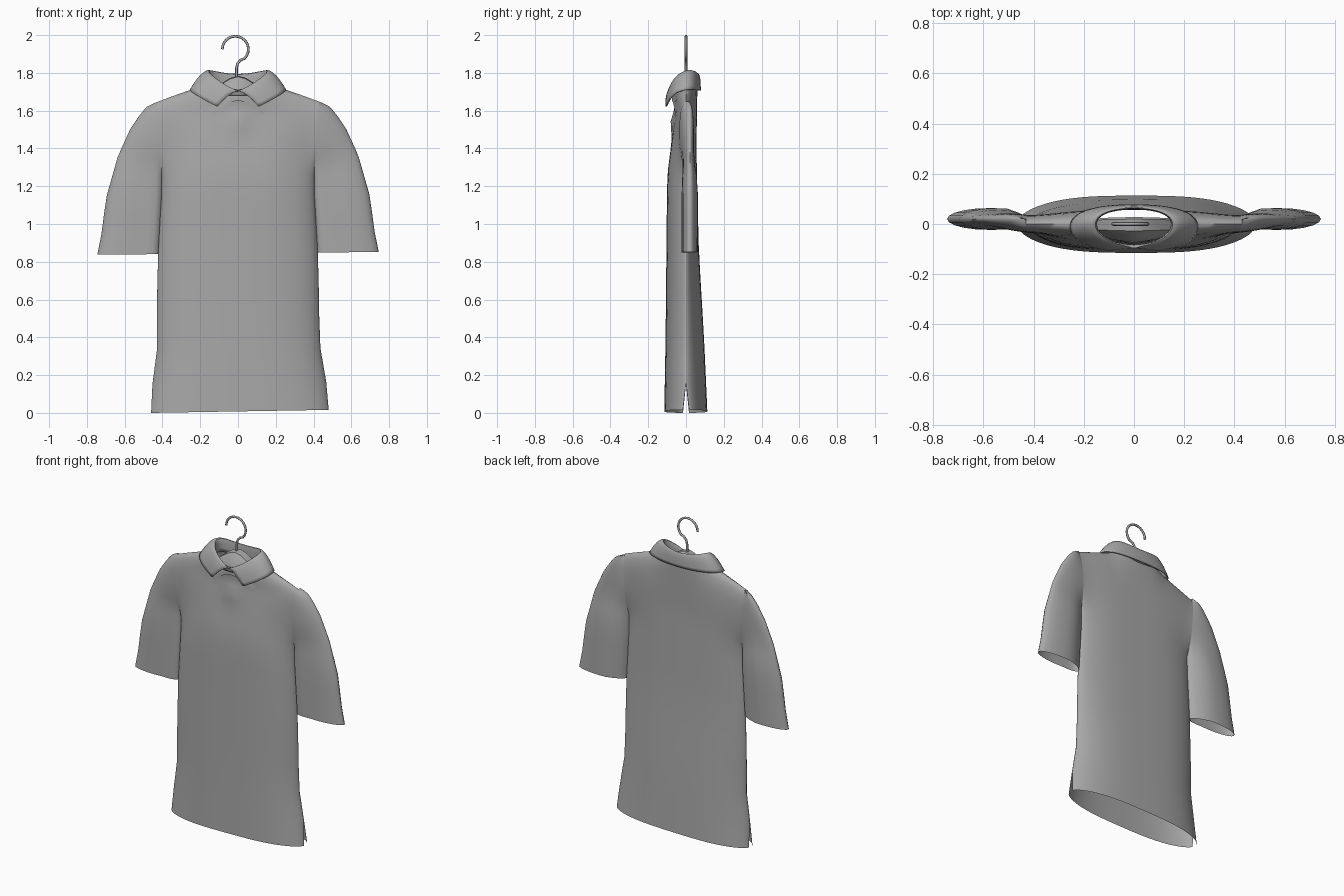
import bpy, bmesh, math
from mathutils import Vector

if "Cube" in bpy.data.objects:
    bpy.data.objects.remove(bpy.data.objects["Cube"])


def material(name, level):
    m = bpy.data.materials.new(name)
    m.use_nodes = True
    colour = (level, level, level, 1)
    m.diffuse_color = colour
    m.node_tree.nodes["Principled BSDF"].inputs["Base Color"].default_value = colour
    return m


GREY = material("mid grey", 0.39)


def lerp_table(table, t):
    """Piecewise linear lookup in (key, value) pairs."""
    for (a, p), (b, q) in zip(table, table[1:]):
        if t <= b:
            return p + (q - p) * max(0, (t - a) / (b - a))
    return table[-1][1]


def build(name, grids, angle=60):
    """Join grids of points into one welded, smooth object."""
    bm = bmesh.new()
    for grid in grids:
        rows = [[bm.verts.new(p) for p in row] for row in grid]
        for lo, hi in zip(rows, rows[1:]):
            for i in range(len(lo) - 1):
                bm.faces.new((lo[i], lo[i + 1], hi[i + 1], hi[i]))
    bmesh.ops.remove_doubles(bm, verts=bm.verts, dist=0.0008)
    bmesh.ops.recalc_face_normals(bm, faces=bm.faces)
    mesh = bpy.data.meshes.new(name)
    bm.to_mesh(mesh)
    bm.free()
    mesh.materials.append(GREY)
    obj = bpy.data.objects.new(name, mesh)
    bpy.context.collection.objects.link(obj)
    bpy.ops.object.select_all(action="DESELECT")
    obj.select_set(True)
    bpy.context.view_layer.objects.active = obj
    bpy.ops.object.shade_smooth_by_angle(angle=math.radians(angle))
    return obj


# Shirt outline and depth by height
SHOULDER = [(0.17, 1.74), (0.25, 1.71), (0.35, 1.675), (0.43, 1.645)]
WIDTH = [(0, .47), (.15, .46), (.33, .433), (.8, .425), (1.2, .402), (1.4, .41), (1.645, .43)]
FRONT = [(0, .115), (.4, .108), (1.25, .1), (1.5, .068), (1.6, .056), (1.7, .07)]
BACK = [(0, .113), (.4, .095), (.85, .068), (1.4, .055), (1.7, .06)]
SLEEVE = [(.84, .745), (.95, .723), (1.14, .698), (1.36, .636), (1.5, .572),
          (1.585, .515), (1.625, .478), (1.645, .43)]
SIDE = [(0, .016), (.15, 0), (1.25, 0), (1.33, .022), (1.42, .036), (1.6, .042), (1.645, .04)]
TOP, NECK = 1.645, 0.17
ROWS = [0, .05, .1, .15, .24, .33, .5, .67, .84, .95, 1.05, 1.15, 1.25, 1.3, 1.35,
        1.4, 1.45, 1.5, 1.54, 1.57, 1.6, 1.62, 1.635, TOP]


def hang(x, y, z):
    """The garment hangs slightly lower on one side."""
    return Vector((x + .01 * max(0, 1 - 2 * z), y, z + .017 * (x + .47) * (1 - z / 2)))


def roll(v):
    return math.sqrt(max(0, 1 - v ** 18))


def above_armpit(z):
    return min(1, max(0, (z - 1.22) / .2))


def body_panel(side, depth, dip):
    grid = []
    for r in ROWS:
        v, row = r / TOP, []
        for i in range(-16, 17):
            u = math.sin(i / 16 * math.pi / 2)
            xt = abs(u) * .43
            open_neck = math.sqrt(max(0, 1 - (xt / NECK) ** 2))
            z = v * (lerp_table(SHOULDER, xt) - dip * open_neck)
            x = u * lerp_table(WIDTH, z)
            edge, k = lerp_table(SIDE, z), above_armpit(z)
            tube = max(0, 1 - abs(u) ** 3) ** .65
            flowing = .5 + .5 * math.cos(math.pi * u * u)
            full = edge + (lerp_table(depth, z) - edge) * (tube + (flowing - tube) * k)
            y = full * (open_neck + (1 - open_neck) * roll(v))
            if side < 0:  # small fold below the collar
                y += .018 * math.exp(-(x / .05) ** 2 - ((z - 1.54) / .06) ** 2)
            row.append(hang(x, side * y, z))
        grid.append(row)
    return grid


def sleeve_panel(mirror, side):
    grid = []
    for z in [r for r in ROWS if r >= .84]:
        inner, outer = lerp_table(WIDTH, z), lerp_table(SLEEVE, z)
        edge, k, row = lerp_table(SIDE, z), above_armpit(z), []
        swell = .043 * (1 - .75 * k)
        for i in range(11):
            s = (1 - math.cos(i / 10 * math.pi)) / 2
            half = math.sqrt(edge ** 2 * (1 - s * s) + swell ** 2 * 4 * s * (1 - s))
            shift = .02 * (min(1, 3 * s) * (1 - k) + s * k)
            row.append(hang(mirror * (inner + (outer - inner) * s),
                            shift + side * half * roll(z / TOP), z))
        grid.append(row)
    return grid


build("shirt", [body_panel(-1, FRONT, .05), body_panel(1, BACK, 0)]
      + [sleeve_panel(m, s) for m in (-1, 1) for s in (-1, 1)])

# Folded collar: fold line and outer edge, from front centre to back centre
FOLD = [(0, -.09, 1.715), (.07, -.076, 1.765), (.125, -.045, 1.812), (.15, 0, 1.84),
        (.125, .038, 1.838), (.07, .056, 1.822), (0, .062, 1.813)]
EDGE = [(.11, -.108, 1.622), (.19, -.09, 1.662), (.245, -.058, 1.698), (.265, 0, 1.715),
        (.225, .05, 1.712), (.12, .075, 1.708), (0, .08, 1.705)]
collar_parts = []
for m in (-1, 1):
    stand, fold, middle, edge = [], [], [], []
    for a, b in zip(FOLD, EDGE):
        a, b = Vector((m * a[0], *a[1:])), Vector((m * b[0], *b[1:]))
        stand.append(Vector((a.x * 1.06, a.y * .96, max(1.68, a.z - .11))))
        fold.append(a)
        out = Vector((a.x, a.y, 0)).normalized() * .01
        middle.append((a + b) / 2 + out + Vector((0, 0, .014)))
        edge.append(b)
    collar_parts.append([stand, fold, middle, edge])
collar = build("collar", collar_parts, 75)
sub = collar.modifiers.new("round", "SUBSURF")
sub.levels = sub.render_levels = 2
sub.boundary_smooth = "PRESERVE_CORNERS"
thick = collar.modifiers.new("thickness", "SOLIDIFY")
thick.thickness = .007

# Hanger body inside the shoulders, sloping down to the front of the neck
bar = []
for i in range(-8, 9):
    x = i / 8 * .33
    z = 1.785 - 1.1 * x * x / (abs(x) + .12)
    front, back = .075 - .15 * abs(x), .028 - .03 * abs(x)
    profile = ((-front, -.13), (-front, -.085), (-front * .75, -.04), (-back, -.005),
               (back * .7, 0), (back, -.01), (back, -.13), (-front, -.13))
    bar.append([Vector((x, y, z + dz)) for y, dz in profile])
build("hanger_bar", [bar], 40)

# Wire hook
curve = bpy.data.curves.new("hanger_hook", "CURVE")
curve.dimensions = "3D"
curve.bevel_depth = .007
curve.bevel_resolution = 2
curve.use_fill_caps = True
path = [(-.008, 1.75), (-.008, 1.825), (-.002, 1.85), (.014, 1.868)]
path += [(-.014 + .069 * math.cos(t), 1.925 + .069 * math.sin(t))
         for t in [math.radians(-45 + k * 15) for k in range(16)]]
spline = curve.splines.new("POLY")
spline.points.add(len(path) - 1)
for p, (x, z) in zip(spline.points, path):
    p.co = (x, 0, z, 1)
spline.use_smooth = True
curve.materials.append(GREY)
hook = bpy.data.objects.new("hanger_hook", curve)
bpy.context.collection.objects.link(hook)
